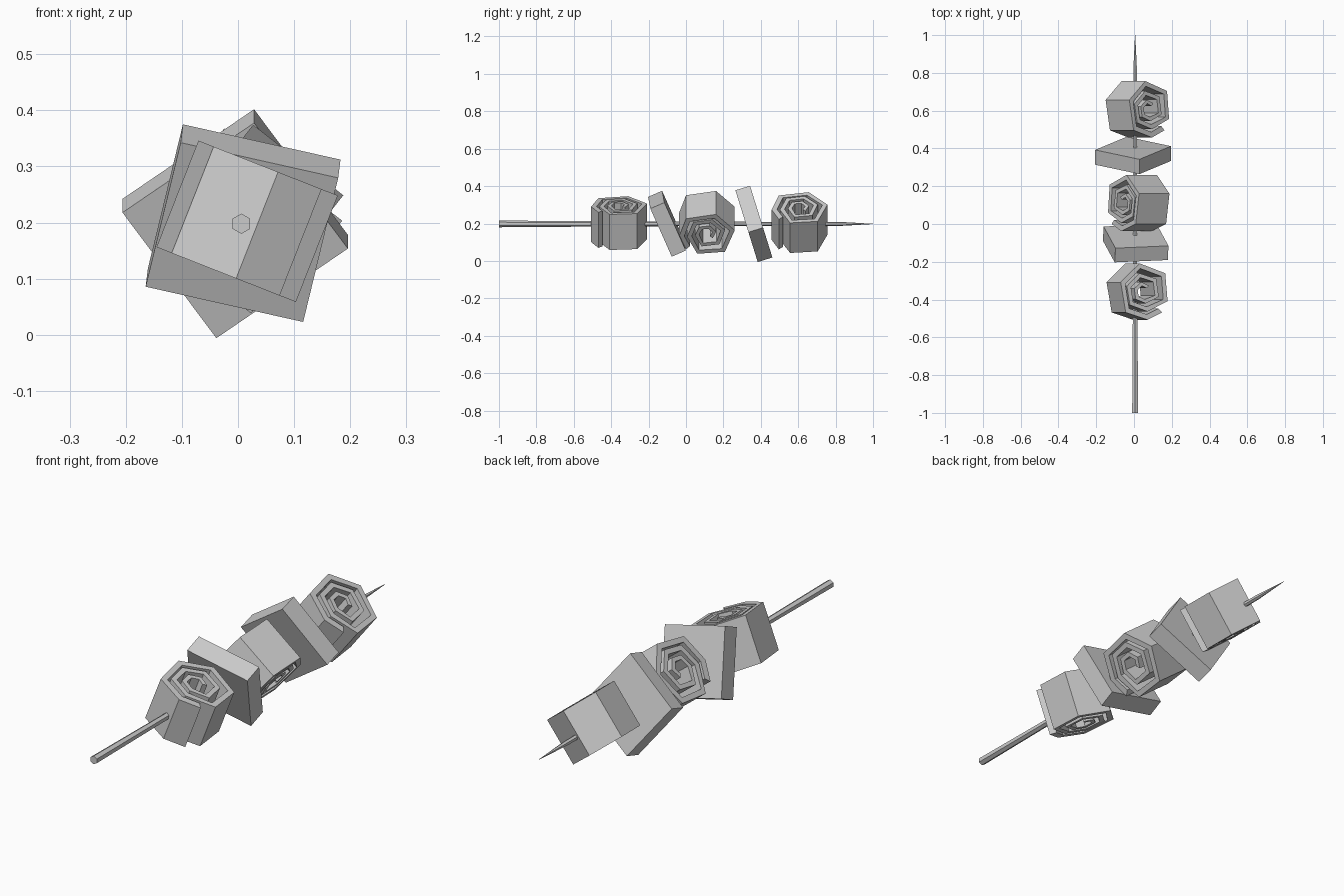
import bpy, bmesh
from math import radians, cos, sin, tau
from mathutils import Matrix, Vector

cube = bpy.data.objects.get("Cube")
if cube:
    bpy.data.objects.remove(cube)

grey = bpy.data.materials.new("plain grey")
grey.use_nodes = True
grey.diffuse_color = (0.6, 0.6, 0.6, 1)
grey.node_tree.nodes["Principled BSDF"].inputs["Base Color"].default_value = (0.6, 0.6, 0.6, 1)


def rot(angle, axis):
    return Matrix.Rotation(radians(angle), 4, axis)


def finish(bm, name, location, rotation=Matrix()):
    bmesh.ops.recalc_face_normals(bm, faces=bm.faces)
    mesh = bpy.data.meshes.new(name)
    bm.to_mesh(mesh)
    bm.free()
    mesh.materials.append(grey)
    obj = bpy.data.objects.new(name, mesh)
    obj.matrix_world = Matrix.Translation(location) @ rotation
    bpy.context.collection.objects.link(obj)


def skin(bm, rings):
    # Closed tube through equal-sized rings of points, capped at both ends
    loops = [[bm.verts.new(p) for p in ring] for ring in rings]
    n = len(loops[0])
    for a, b in zip(loops, loops[1:]):
        for i in range(n):
            j = (i + 1) % n
            bm.faces.new((a[i], a[j], b[j], b[i]))
    bm.faces.new(loops[0])
    bm.faces.new(loops[-1])


# Six-sided skewer, tapering to a point at the back
bm = bmesh.new()
stations = [(-1, .018), (-.45, .014), (0, .012), (.82, .011), (1, .0008)]
skin(bm, [[(r * sin(tau * i / 6), y, r * cos(tau * i / 6)) for i in range(6)]
          for y, r in stations])
finish(bm, "skewer", (.006, 0, .198))

# Hexagonal spiral rolls: radius and angle run from the loose outer end inward
START = [(.154, -46), (.151, -81), (.149, -132), (.138, -201),
         (.151, -262), (.158, -322), (.147, -380)]
INNER = [.108, .104, .098, .1, .1, .092, .064, .059, .054, .052, .046]
SPIRAL = START + [(r, -437 - 60 * i) for i, r in enumerate(INNER)]
HALF = .102


def add_roll(name, location, angle):
    bm = bmesh.new()
    rings = []
    for i, (r, a) in enumerate(SPIRAL):
        d = Vector((cos(radians(a)), sin(radians(a)), 0))
        inner = r - (.03 - .0006 * i)
        up = Vector((0, 0, HALF))
        rings.append([d * r - up, d * r + up, d * inner + up, d * inner - up])
    skin(bm, rings)
    finish(bm, name, location, rot(angle, 'Y'))


add_roll("front_roll", (.012, -.358, .204), 21.5)
add_roll("middle_roll", (.028, .111, .21), 128)
add_roll("back_roll", (.014, .607, .208), 38)


# Square slabs between the rolls
def add_slab(name, location, rotation):
    bm = bmesh.new()
    bmesh.ops.create_cube(bm, size=1, matrix=Matrix.Diagonal((.288, .082, .288, 1)))
    finish(bm, name, location, rotation)


add_slab("front_slab", (.009, -.102, .199), rot(2.5, 'Z') @ rot(12.6, 'Y') @ rot(24, 'X'))
add_slab("back_slab", (-.005, .363, .198), rot(17.3, 'X') @ rot(-35.5, 'Y'))
